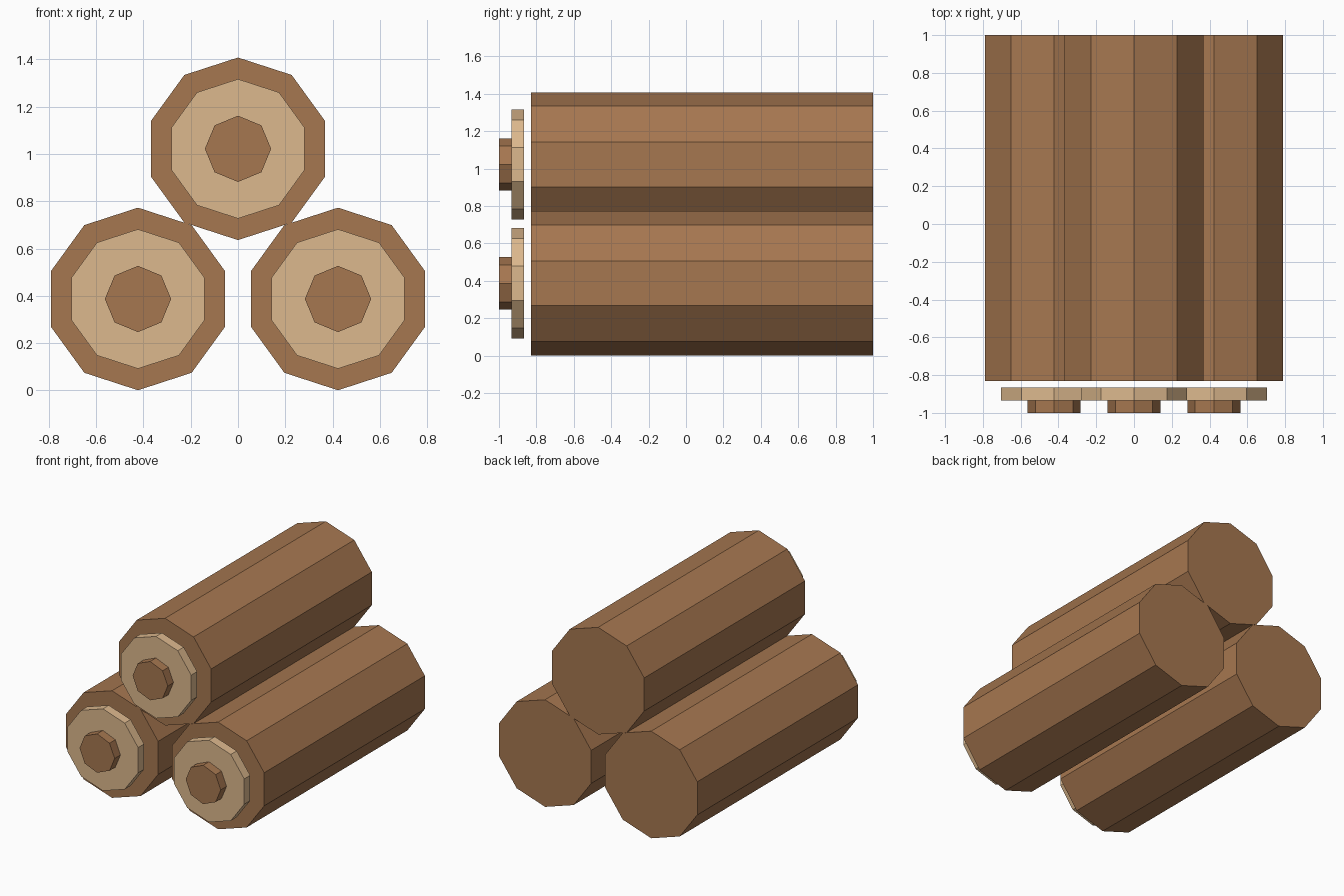
import bpy, bmesh
from math import pi
from mathutils import Matrix

cube = bpy.data.objects.get("Cube")
if cube:
    bpy.data.objects.remove(cube, do_unlink=True)


def make_material(name, rgb):
    mat = bpy.data.materials.new(name)
    mat.use_nodes = True
    mat.diffuse_color = (*rgb, 1)
    mat.node_tree.nodes["Principled BSDF"].inputs["Base Color"].default_value = (*rgb, 1)
    return mat


bark = make_material("bark_brown", (0.381, 0.184, 0.080))
cut_wood = make_material("cut_wood_tan", (0.716, 0.479, 0.266))


def prism(name, sides, radius, x, z, y_front, y_back, mat):
    """Flat-sided cylinder lying along y, with one corner pointing up."""
    bm = bmesh.new()
    turn = Matrix.Rotation(pi / 2, 4, 'X')
    bmesh.ops.create_cone(bm, cap_ends=True, segments=sides, radius1=radius,
                          radius2=radius, depth=y_back - y_front, matrix=turn)
    mesh = bpy.data.meshes.new(name)
    bm.to_mesh(mesh)
    bm.free()
    mesh.materials.append(mat)
    obj = bpy.data.objects.new(name, mesh)
    obj.location = (x, (y_front + y_back) / 2, z)
    bpy.context.collection.objects.link(obj)


# Three stacked logs, each with a pale ring disc and a dark core at the front
stack = {"left": (0.423, 0.387), "right": (-0.423, 0.387), "top": (0, 1.022)}
for place, (x, z) in stack.items():
    prism(place + "_log", 10, 0.386, x, z, -0.83, 1.0, bark)
    prism(place + "_ring_disc", 10, 0.295, x, z, -0.934, -0.866, cut_wood)
    prism(place + "_core", 8, 0.14, x, z, -1.0, -0.934, bark)
